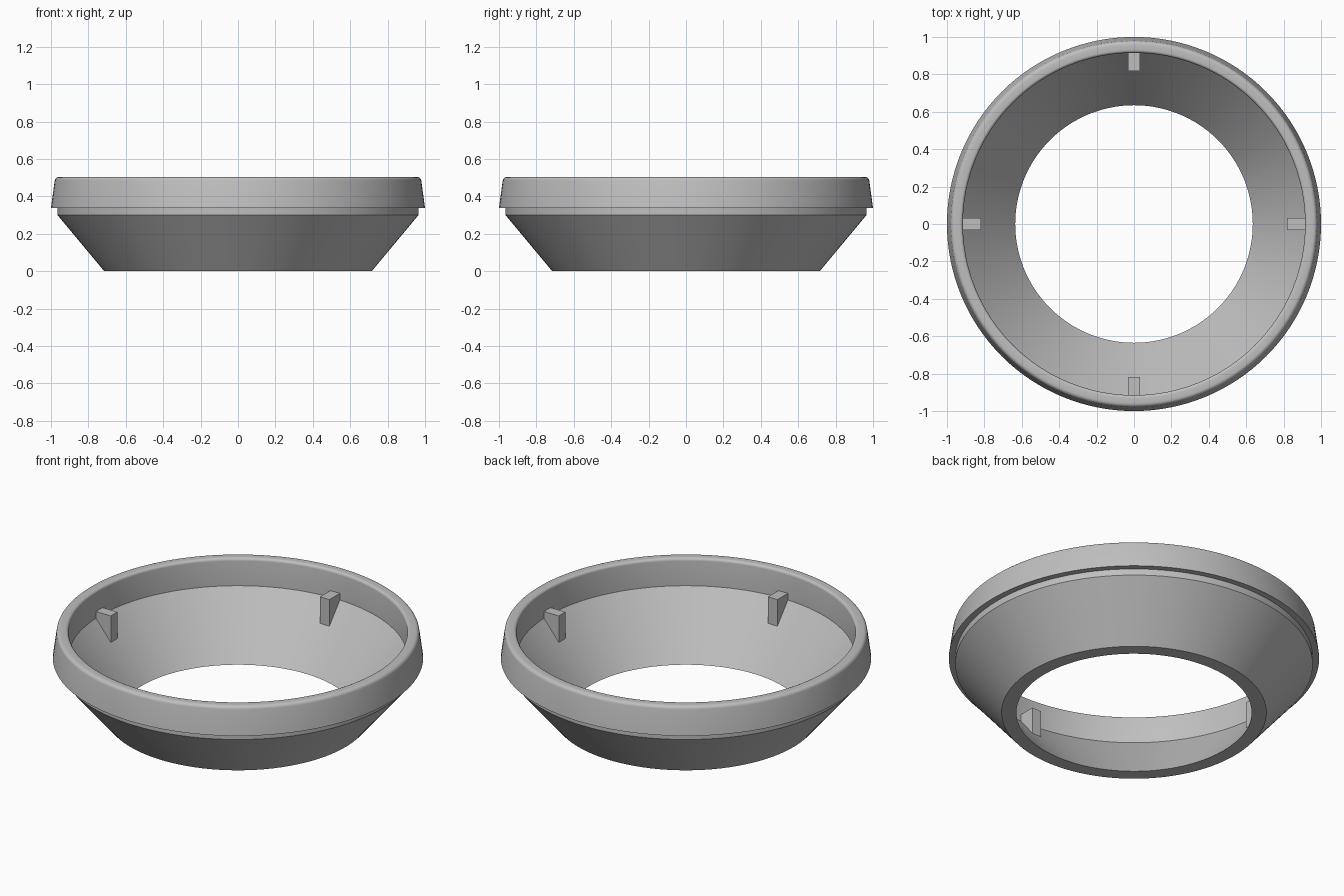
import bpy
import bmesh
from math import cos, sin, pi, radians
from mathutils import Matrix

cube = bpy.data.objects.get("Cube")
if cube:
    bpy.data.objects.remove(cube)

SEGMENTS = 128

grey = bpy.data.materials.new("plain grey")
grey.use_nodes = True
colour = (0.52, 0.52, 0.52, 1)
grey.diffuse_color = colour
grey.node_tree.nodes["Principled BSDF"].inputs["Base Color"].default_value = colour


def finish(bm, name):
    bmesh.ops.recalc_face_normals(bm, faces=bm.faces)
    mesh = bpy.data.meshes.new(name)
    bm.to_mesh(mesh)
    bm.free()
    mesh.materials.append(grey)
    obj = bpy.data.objects.new(name, mesh)
    bpy.context.collection.objects.link(obj)
    return obj


def arc(r, z, radius, start, end, steps=5):
    """Profile points of a rounded corner."""
    angles = [radians(start + (end - start) * i / steps) for i in range(steps + 1)]
    return [(r + radius * cos(a), z + radius * sin(a)) for a in angles]


# Funnel ring: closed section turned about the z axis
profile = [(0.635, 0), (0.715, 0), (0.965, 0.30), (0.965, 0.338), (1.0, 0.338)]
profile += arc(0.958, 0.482, 0.022, 8, 90)
profile += arc(0.931, 0.488, 0.016, 90, 180)
profile += [(0.915, 0.34)]

bm = bmesh.new()
rings = []
for i in range(SEGMENTS):
    a = 2 * pi * i / SEGMENTS
    rings.append([bm.verts.new((r * cos(a), r * sin(a), z)) for r, z in profile])
for i in range(SEGMENTS):
    here, there = rings[i], rings[(i + 1) % SEGMENTS]
    for j in range(len(profile)):
        k = (j + 1) % len(profile)
        bm.faces.new((here[j], there[j], there[k], here[k]))
ring = finish(bm, "funnel_ring")
bpy.ops.object.select_all(action='DESELECT')
bpy.context.view_layer.objects.active = ring
ring.select_set(True)
bpy.ops.object.shade_smooth_by_angle(angle=radians(30))

# Four support lugs on the inner wall, rooted slightly into the ring
lug_section = [(0.817, 0.216), (0.817, 0.38), (0.925, 0.38), (0.925, 0.34)]
for n, side in enumerate(("left", "back", "right", "front")):
    bm = bmesh.new()
    face = bm.faces.new([bm.verts.new((r, -0.031, z)) for r, z in lug_section])
    new = bmesh.ops.extrude_face_region(bm, geom=[face])["geom"]
    moved = [v for v in new if isinstance(v, bmesh.types.BMVert)]
    bmesh.ops.translate(bm, verts=moved, vec=(0, 0.062, 0))
    bm.transform(Matrix.Rotation(n * pi / 2, 4, 'Z'))
    finish(bm, side + "_lug")
